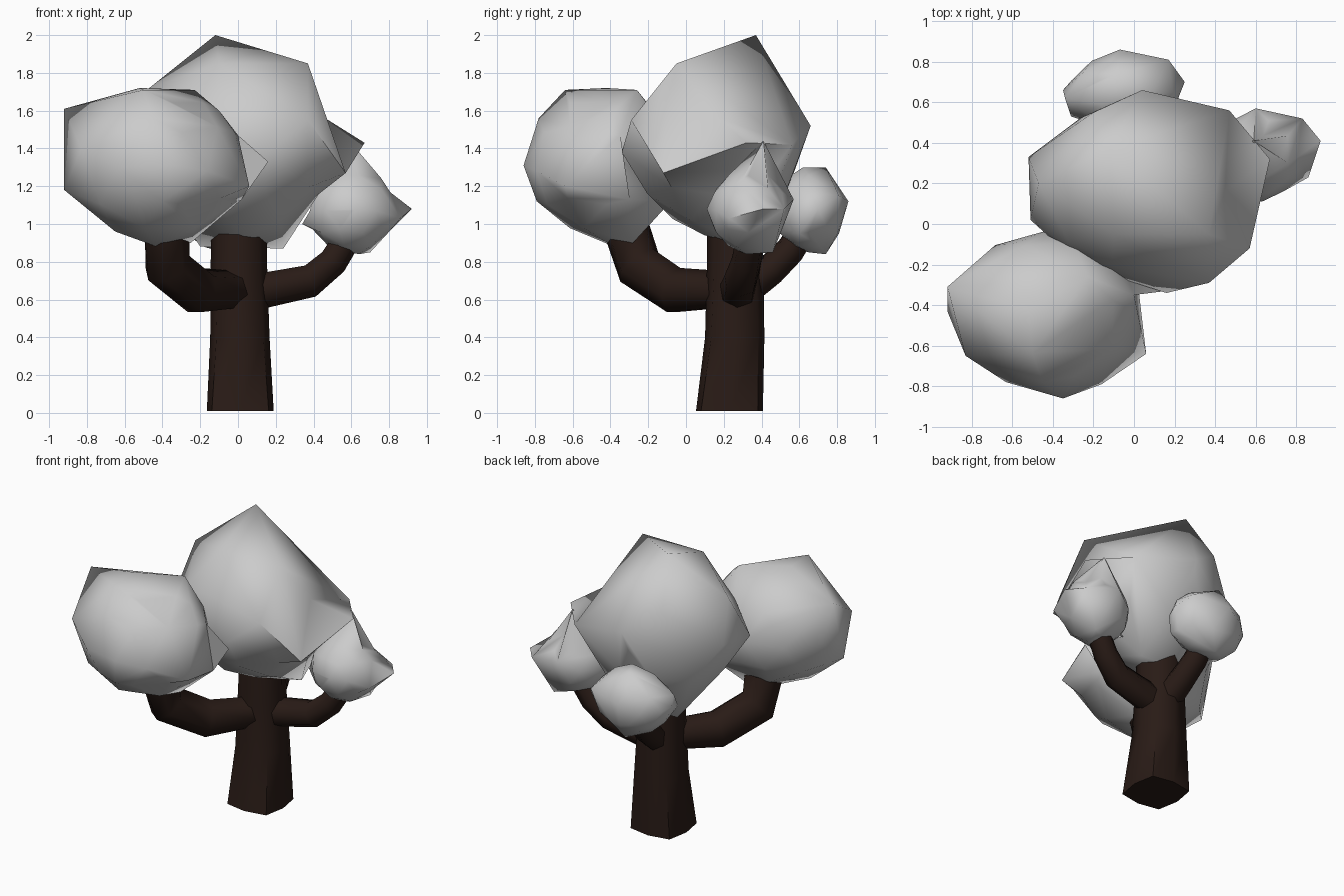
import bpy, bmesh, math
from mathutils import Vector

bark = bpy.data.materials.new("bark")
bark.diffuse_color = (0.022, 0.011, 0.008, 1)


def finish(name, bm, angle, mat=None):
    mesh = bpy.data.meshes.new(name)
    bmesh.ops.recalc_face_normals(bm, faces=bm.faces)
    bm.to_mesh(mesh)
    bm.free()
    ob = bpy.data.objects.new(name, mesh)
    bpy.context.collection.objects.link(ob)
    if mat:
        mesh.materials.append(mat)
    bpy.ops.object.select_all(action='DESELECT')
    ob.select_set(True)
    bpy.context.view_layer.objects.active = ob
    bpy.ops.object.shade_smooth_by_angle(angle=math.radians(angle))
    return ob


def foliage(name, centre, radii, knobs, pulls=()):
    """Lumpy crown: hull of a coarse ellipsoid and knobs; then pull some corners outwards."""
    bm = bmesh.new()
    bmesh.ops.create_icosphere(bm, subdivisions=2, radius=1)
    for v in bm.verts:
        v.co = Vector(centre) + Vector(a * b for a, b in zip(v.co, radii))
    bmesh.ops.delete(bm, geom=bm.edges[:], context='EDGES_FACES')
    for k in knobs:
        bm.verts.new(k)
    res = bmesh.ops.convex_hull(bm, input=bm.verts[:])
    inner = {v for v in res["geom_interior"] + res["geom_unused"]
             if isinstance(v, bmesh.types.BMVert)}
    bmesh.ops.delete(bm, geom=list(inner), context='VERTS')
    for p in map(Vector, pulls):
        min(bm.verts, key=lambda v: (v.co - p).length).co = p
    return finish(name, bm, 75)


def limb(name, path, sides, upright=False):
    """Tapered tube through (x, y, z, radius, corner factor) stations."""
    bm = bmesh.new()
    pts = [Vector(p[:3]) for p in path]
    rings = []
    for i, p in enumerate(pts):
        d = (pts[min(i + 1, len(pts) - 1)] - pts[max(i - 1, 0)]).normalized()
        rot = Vector((0, 0, 1)).rotation_difference(Vector((0, 0, 1)) if upright else d)
        ring = []
        for k in range(sides):
            a = 2 * math.pi * k / sides
            r = path[i][3] * (path[i][4] if upright and k % 2 else 1)
            ring.append(bm.verts.new(p + rot @ Vector((math.cos(a) * r, math.sin(a) * r, 0))))
        rings.append(ring)
    for a, b in zip(rings, rings[1:]):
        for k in range(sides):
            bm.faces.new((a[k], a[(k + 1) % sides], b[(k + 1) % sides], b[k]))
    bm.faces.new(rings[0])
    bm.faces.new(rings[-1])
    return finish(name, bm, 65, bark)


# Trunk (squarish foot, rounder higher up) and three branches
limb("trunk", [(0.012, 0.23, 0.01, 0.177, 1.2), (0.01, 0.258, 0.4, 0.157, 1.12),
               (0.005, 0.26, 0.75, 0.15, 1.05), (0.005, 0.26, 1.0, 0.147, 1)], 8, True)
limb("front_left_branch", [(0.0, 0.22, 0.65, 0.1), (-0.21, -0.05, 0.645, 0.125),
                           (-0.375, -0.25, 0.78, 0.13), (-0.38, -0.31, 0.96, 0.125)], 7)
limb("right_branch", [(0.05, 0.27, 0.635, 0.1), (0.38, 0.29, 0.70, 0.09),
                      (0.5, 0.32, 0.80, 0.08), (0.58, 0.34, 0.93, 0.075)], 7)
limb("back_branch", [(0.0, 0.28, 0.64, 0.1), (-0.02, 0.45, 0.76, 0.085),
                     (-0.04, 0.55, 0.86, 0.08), (-0.05, 0.61, 0.95, 0.075)], 7)

# Main crown with its peak
foliage("main_foliage", (0.02, 0.16, 1.38), (0.48, 0.45, 0.42),
        [(-0.12, 0.37, 1.96), (0.37, -0.05, 1.85), (-0.1, -0.05, 1.85), (-0.47, 0.2, 1.72),
         (-0.52, 0.33, 1.45), (-0.51, 0.02, 1.4), (0.16, -0.34, 1.38), (0.37, -0.29, 1.55),
         (0.04, 0.66, 1.52), (0.47, 0.56, 1.42), (-0.2, 0.55, 1.68), (-0.33, -0.11, 1.5),
         (0.05, 0.1, 0.94), (-0.1, 0.35, 0.92), (0.15, 0.3, 0.93), (0.42, 0.15, 1.63)],
        [(-0.12, 0.37, 2.0), (0.57, -0.12, 1.27), (0.67, 0.32, 1.43), (0.24, 0.36, 0.87),
         (-0.2, 0.38, 0.88)])

# Front left crown
foliage("front_left_foliage", (-0.42, -0.42, 1.31), (0.45, 0.39, 0.39),
        [(-0.92, -0.31, 1.61), (-0.92, -0.43, 1.18), (-0.83, -0.65, 1.4), (-0.5, -0.64, 1.71),
         (-0.52, -0.42, 1.72), (-0.23, -0.26, 1.71), (-0.1, -0.38, 1.6), (-0.35, -0.86, 1.31),
         (-0.63, -0.78, 1.3), (-0.16, -0.79, 1.28), (-0.45, -0.78, 1.56), (-0.4, -0.79, 1.12),
         (-0.1, -0.08, 1.12), (-0.6, -0.1, 1.45), (-0.43, -0.38, 0.88), (-0.25, -0.28, 0.9),
         (-0.65, -0.45, 0.96), (-0.81, -0.45, 1.16), (0.02, -0.3, 1.13), (0.0, -0.35, 1.47)],
        [(0.16, -0.33, 1.33), (0.06, -0.64, 1.2)])

# Small right crown with a point that leans on the main crown
foliage("right_foliage", (0.6, 0.33, 1.07), (0.23, 0.21, 0.22),
        [(0.57, 0.4, 1.32), (0.76, 0.3, 1.24), (0.83, 0.52, 1.08), (0.6, 0.57, 1.13),
         (0.63, 0.11, 1.08), (0.7, 0.46, 0.85), (0.4, 0.3, 0.98), (0.64, 0.32, 0.84),
         (0.84, 0.38, 1.1)],
        [(0.59, 0.41, 1.44), (0.92, 0.41, 1.08), (0.86, 0.23, 1.03), (0.34, 0.3, 1.0)])

# Small back crown
foliage("back_foliage", (-0.05, 0.65, 1.07), (0.27, 0.19, 0.22),
        [(0.25, 0.7, 1.08), (0.17, 0.81, 1.15), (-0.07, 0.86, 1.12), (-0.35, 0.66, 1.1),
         (-0.34, 0.62, 1.17), (-0.31, 0.53, 1.05), (-0.08, 0.74, 1.3), (-0.02, 0.62, 1.3),
         (0.2, 0.6, 0.95), (-0.2, 0.56, 0.9), (-0.05, 0.74, 0.84), (-0.05, 0.81, 0.95)])
